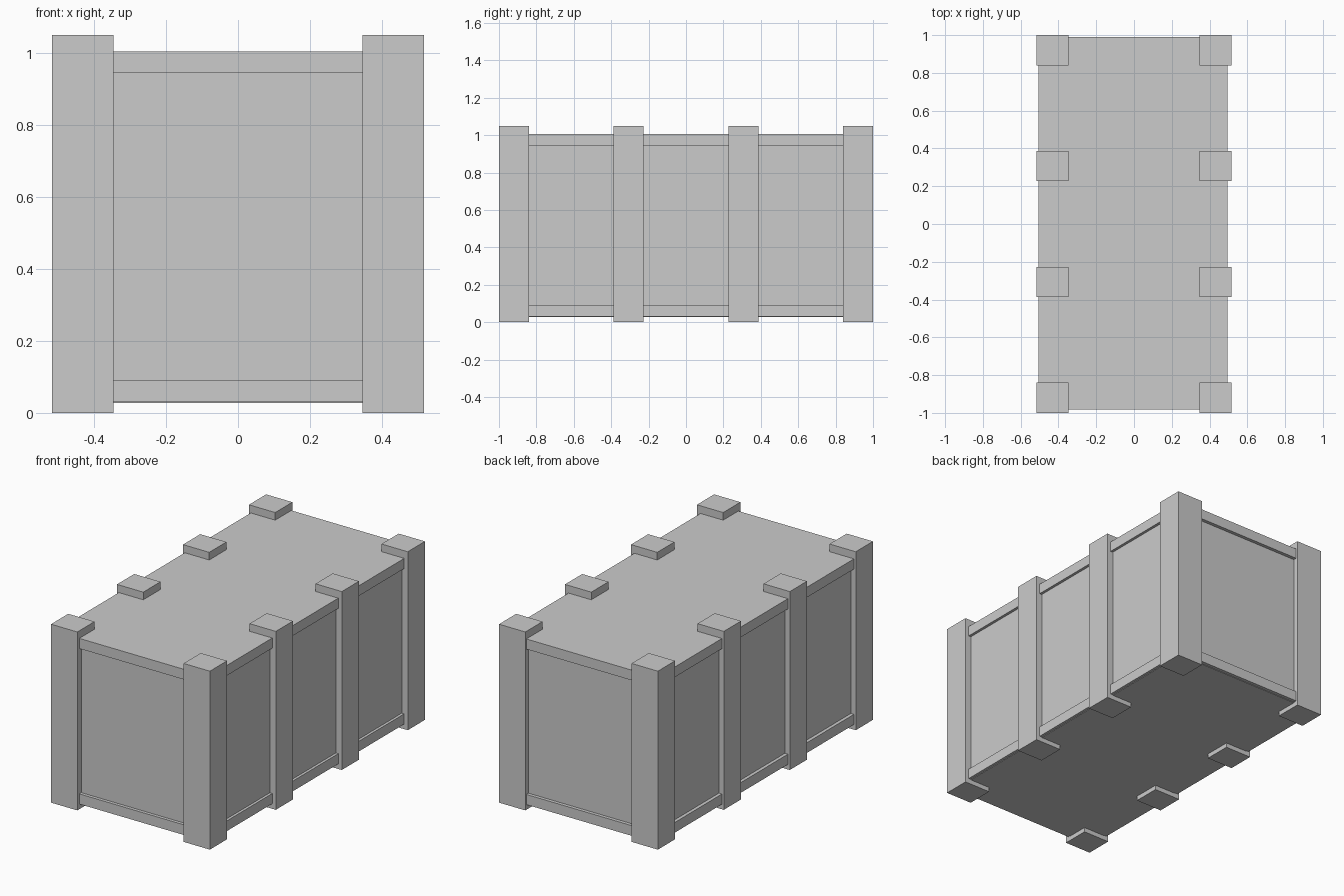
import bpy

if "Cube" in bpy.data.objects:
    bpy.data.objects.remove(bpy.data.objects["Cube"])


def box(name, x0, x1, y0, y1, z0, z1):
    """Axis-aligned box given by its limits."""
    bpy.ops.mesh.primitive_cube_add(
        size=1, location=((x0 + x1) / 2, (y0 + y1) / 2, (z0 + z1) / 2))
    ob = bpy.context.object
    ob.name = name
    ob.scale = (x1 - x0, y1 - y0, z1 - z0)
    bpy.ops.object.transform_apply(location=False, rotation=False, scale=True)
    return ob


# Crate body, its underside just below the bottom rim
box("crate_body", -0.485, 0.478, -0.962, 0.97, 0.027, 0.98)

# Slightly overhanging slabs at the bottom and the top
for name, z0, z1 in (("bottom_slab", 0.03, 0.09), ("lid_slab", 0.945, 1.005)):
    box(name, -0.505, 0.494, -0.981, 0.99, z0, z1)

# Four upright posts along each long side
POST_X, POST_INNER, POST_DEPTH = 0.517, 0.346, 0.16
for side, x0, x1 in (("left", -POST_X, -POST_INNER), ("right", POST_INNER, POST_X)):
    for i in range(4):
        y = -0.92 + i * 1.84 / 3
        box(f"{side}_post_{i + 1}", x0, x1,
            y - POST_DEPTH / 2, y + POST_DEPTH / 2, 0, 1.05)
